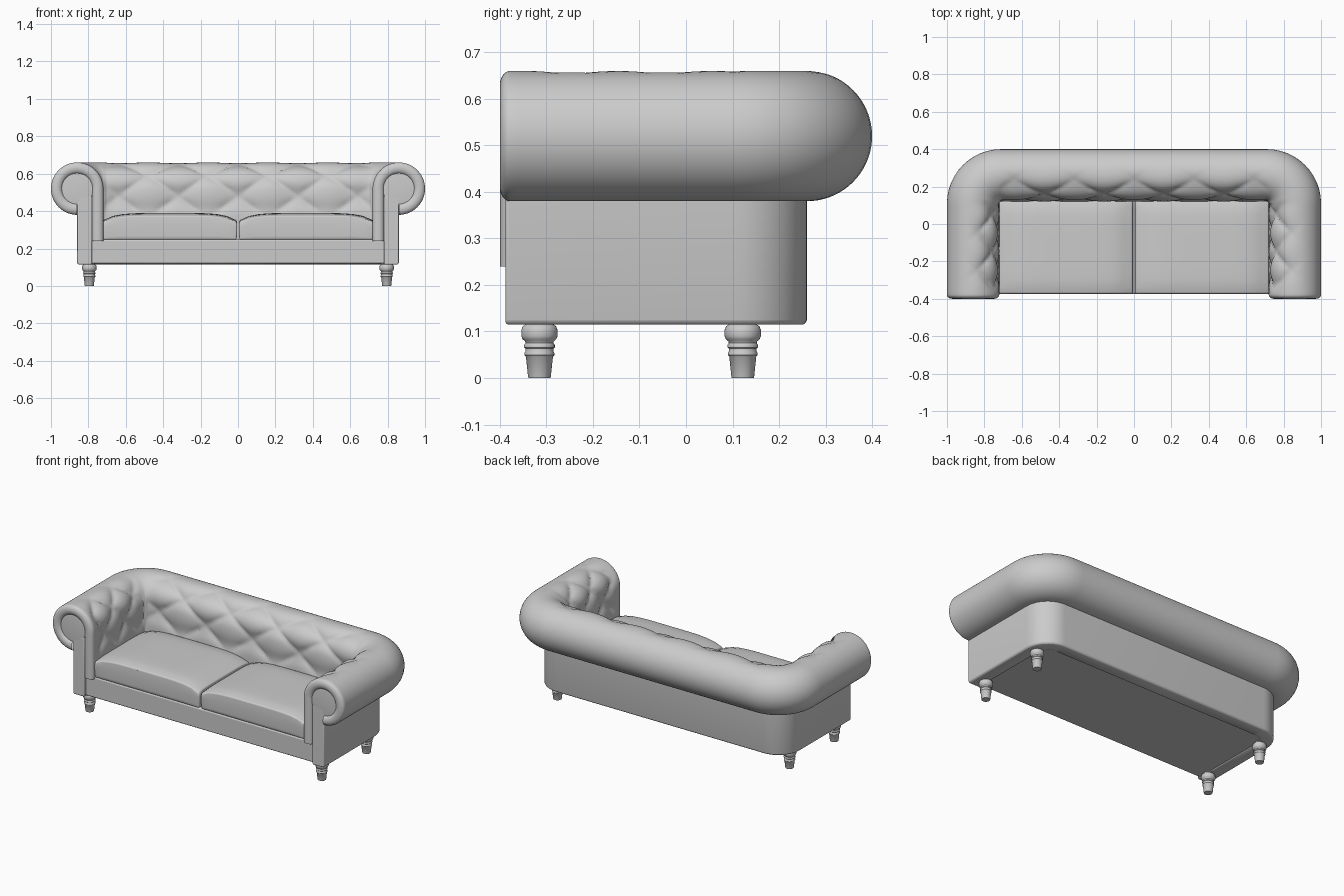
import bpy, bmesh, math
from mathutils import Vector

if "Cube" in bpy.data.objects:
    bpy.data.objects.remove(bpy.data.objects["Cube"])

PI = math.pi
CX, CY, CZ = 0.86, 0.26, 0.52      # centre line of the roll
R, RC = 0.14, 0.15                 # roll radius, corner radius of the path
FRONT = -0.378


def finish(name, bm, angle=40, bevel=0, segs=3):
    bmesh.ops.recalc_face_normals(bm, faces=bm.faces)
    me = bpy.data.meshes.new(name)
    bm.to_mesh(me)
    bm.free()
    ob = bpy.data.objects.new(name, me)
    bpy.context.collection.objects.link(ob)
    if bevel:
        m = ob.modifiers.new("bevel", 'BEVEL')
        m.width, m.segments, m.limit_method = bevel, segs, 'ANGLE'
        m.angle_limit = math.radians(45)
    bpy.ops.object.select_all(action='DESELECT')
    ob.select_set(True)
    bpy.context.view_layer.objects.active = ob
    bpy.ops.object.shade_smooth_by_angle(angle=math.radians(angle))
    return ob


def skin(name, rings, closed=False, caps=False, **kw):
    bm = bmesh.new()
    vs = [[bm.verts.new(p) for p in r] for r in rings]
    n = len(rings[0])
    for a, b in zip(vs, vs[1:]):
        for j in range(n if closed else n - 1):
            k = (j + 1) % n
            bm.faces.new((a[j], a[k], b[k], b[j]))
    if caps:
        bm.faces.new(vs[0])
        bm.faces.new(vs[-1])
    return finish(name, bm, **kw)


def box(name, lo, hi, bevel, segs=3):
    bm = bmesh.new()
    bmesh.ops.create_cube(bm, size=1)
    for v in bm.verts:
        v.co = [l + (c + 0.5) * (h - l) for c, l, h in zip(v.co, lo, hi)]
    return finish(name, bm, bevel=bevel, segs=segs)


def u_path(front, n_arm, n_arc, n_back):
    """U-shaped plan path: (position, inward normal, signed distance from middle)."""
    half = []
    bx, by = CX - RC, CY - RC
    for i in range(n_arm):
        y = front + (by - front) * i / n_arm
        half.append((Vector((CX, y, 0)), Vector((-1, 0, 0)), bx + RC * PI / 2 + by - y))
    for i in range(n_arc):
        a = PI / 2 * i / n_arc
        d = Vector((math.cos(a), math.sin(a), 0))
        half.append((Vector((bx, by, 0)) + d * RC, -d, bx + RC * (PI / 2 - a)))
    for i in range(n_back):
        x = bx * (1 - i / n_back)
        half.append((Vector((x, CY, 0)), Vector((0, -1, 0)), x))
    mir = [(Vector((-p.x, p.y, 0)), Vector((-n.x, n.y, 0)), -s) for p, n, s in half]
    return half + [(Vector((0, CY, 0)), Vector((0, -1, 0)), 0)] + mir[::-1]


def smooth(a, b, x):
    t = min(1, max(0, (x - a) / (b - a)))
    return t * t * (3 - 2 * t)


# Padded roll: tufted inner wall curling over the top to the outside
NL, NA = 22, 54
profile = []                       # (offset, z, normal offset, normal z, length along profile)
for j in range(NL):
    z = 0.24 + (CZ - 0.24) * j / NL
    profile.append((0, z, 1, 0, z - 0.24))
for j in range(NA + 1):
    a = 1.5 * PI * j / NA
    profile.append((0, CZ, math.cos(a), math.sin(a), 0.28 + R * a))

C0, C1 = CX - RC, CX - RC + RC * PI / 2


def tuft(s, t):
    s = abs(s)
    ph = s / 0.32 if s < C0 else C0 / 0.32 + max(0, s - C1) / 0.2
    v = (t - 0.36) / 0.24
    puff = abs(math.sin(PI * (ph + 0.5 + v)) * math.sin(PI * (ph + 0.5 - v))) ** 0.5
    fade = smooth(0.1, 0.2, t) * (1 - smooth(0.38, 0.56, t)) * (1 - smooth(1.36, 1.43, s))
    if s > C0 - 0.05:
        fade *= smooth(0, 0.1, abs(s - (C0 + C1) / 2) - 0.08)
    return 0.026 * fade * (1 - puff)


def ring(p, n, s, rad=R, dy=0):
    out = []
    for o, z, no, nz, t in profile:
        r = rad - tuft(s, t)
        out.append(p + n * (o + no * r) + Vector((0, dy, z + nz * r)))
    return out


path = u_path(FRONT, 36, 12, 52)
rings = [ring(*q) for q in path]
lips = [(R - 0.06 * (1 - math.cos(a)) / 2, -0.022 * math.sin(a))
        for a in (PI * k / 12 for k in range(1, 13))]
rings = ([ring(*path[0], *l) for l in lips[::-1]] + rings +
         [ring(*path[-1], *l) for l in lips])
skin("rolled_back_and_arms", rings, angle=60)

# Outer shell under the roll, with small rounded lower edges
shell = [(0.08, 0.12), (0.075, 0.115), (0.008, 0.115), (0.002, 0.118), (0, 0.125),
         (0, 0.48), (0.08, 0.48)]
skin("outer_shell", [[p + n * o + Vector((0, 0, z)) for o, z in shell]
                     for p, n, s in u_path(-0.388, 1, 12, 1)],
     closed=True, caps=True, bevel=0.006)

# Round scroll panels on the arm fronts
for side in (-1, 1):
    disc = []
    for y, r in ((-0.3, 0.086), (-0.386, 0.086), (-0.388, 0.07)):
        disc.append([(side * CX + r * math.cos(2 * PI * k / 40), y,
                      CZ + r * math.sin(2 * PI * k / 40)) for k in range(40)])
    skin("arm_scroll_panel", disc, closed=True, caps=True)

# Seat base with front rail
box("seat_base", (-0.79, -0.374, 0.12), (0.79, 0.2, 0.248), 0.008)


# Seat cushions with domed tops
def cushion(x0, x1):
    bm = bmesh.new()
    bmesh.ops.create_cube(bm, size=2)
    bmesh.ops.subdivide_edges(bm, edges=bm.edges[:], cuts=13, use_grid_fill=True)
    for v in bm.verts:
        u, w, h = v.co
        drop = 0.035 * abs(u) ** 5 + 0.012 * abs(w) ** 6 if h > 0 else 0
        bulge = 1 - 0.012 * h * h
        v.co = ((x0 + x1) / 2 + u * bulge * (x1 - x0) / 2,
                -0.125 + w * bulge * 0.25,
                0.318 + h * 0.072 - drop * max(0, h))
    # round the outer edges
    sharp = [e for e in bm.edges if e.calc_face_angle(0) > 0.9]
    bmesh.ops.bevel(bm, geom=sharp, offset=0.009, segments=3, profile=0.5, affect='EDGES')
    finish("seat_cushion", bm, angle=60)


cushion(-0.725, -0.004)
cushion(0.004, 0.725)

# Turned legs
leg = [(0.0235, 0), (0.0245, 0.003), (0.029, 0.046), (0.032, 0.049), (0.032, 0.054),
       (0.030, 0.057), (0.030, 0.063), (0.033, 0.066), (0.033, 0.071), (0.030, 0.075),
       (0.031, 0.079), (0.036, 0.083), (0.039, 0.090), (0.039, 0.103), (0.036, 0.111),
       (0.030, 0.115), (0.030, 0.125)]
for x in (-0.795, 0.795):
    for y, nm in ((-0.315, "front_leg"), (0.122, "back_leg")):
        skin(nm, [[(x + r * math.cos(2 * PI * k / 32), y + r * math.sin(2 * PI * k / 32), z)
                   for k in range(32)] for r, z in leg], closed=True, caps=True)
